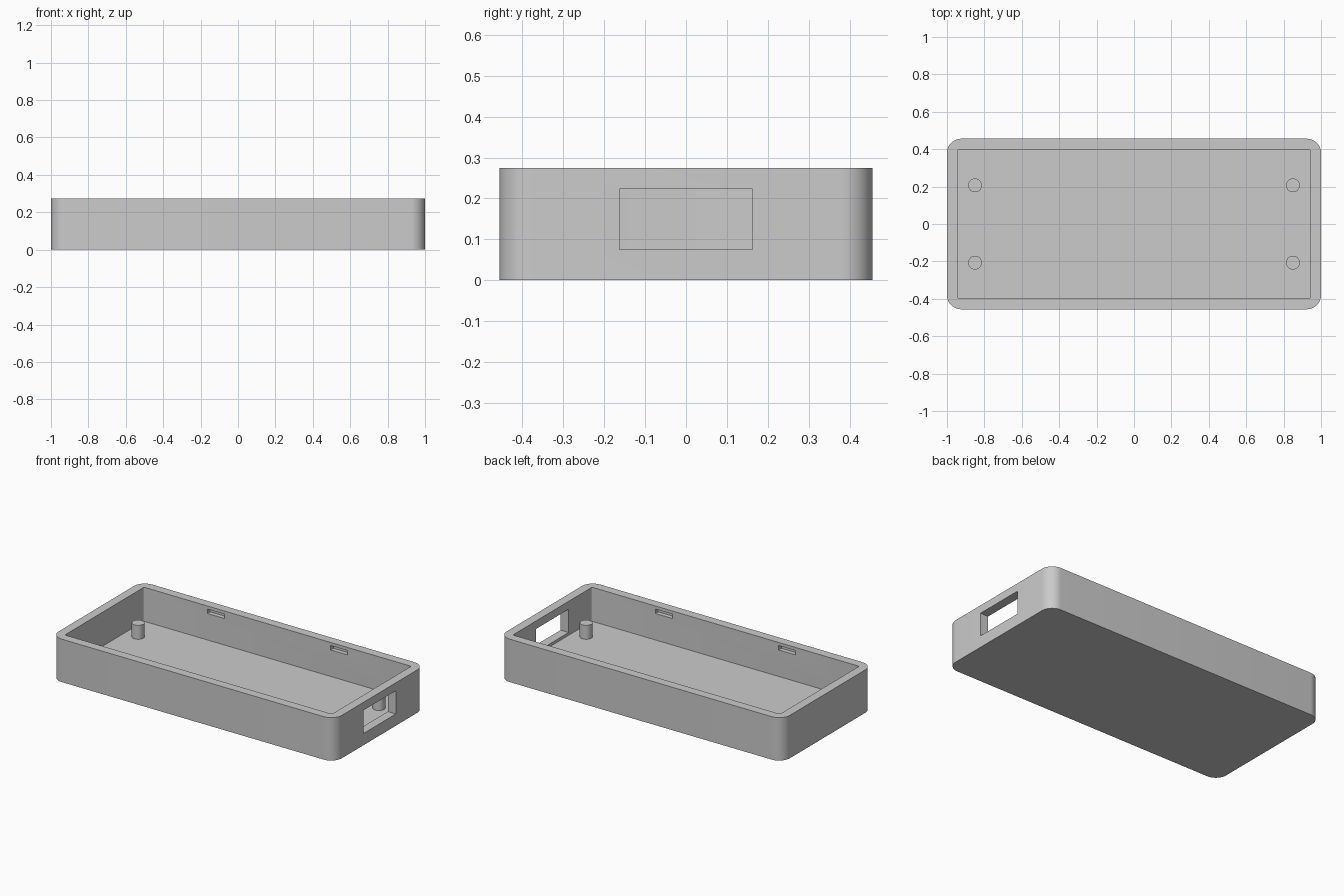
import bpy, bmesh, math

cube = bpy.data.objects.get("Cube")
if cube:
    bpy.data.objects.remove(cube, do_unlink=True)

HX, HY, HEIGHT = 1.0, 0.456, 0.274    # outer half sizes and height
WALL = 0.057

grey = bpy.data.materials.new("plain grey")
grey.use_nodes = True
grey.diffuse_color = (0.6, 0.6, 0.6, 1)
grey.node_tree.nodes["Principled BSDF"].inputs["Base Color"].default_value = (0.6, 0.6, 0.6, 1)


def prism(name, hx, hy, z0, z1, radius, x=0, y=0, steps=12):
    """Upright block with rounded vertical corners."""
    outline = []
    for i, (sx, sy) in enumerate([(1, 1), (-1, 1), (-1, -1), (1, -1)]):
        for k in range(steps + 1 if radius else 1):
            a = math.pi / 2 * (i + k / steps)
            outline.append((x + sx * (hx - radius) + radius * math.cos(a),
                            y + sy * (hy - radius) + radius * math.sin(a), z0))
    bm = bmesh.new()
    base = bm.faces.new([bm.verts.new(p) for p in outline])
    out = bmesh.ops.extrude_face_region(bm, geom=[base])
    top = [g for g in out["geom"] if isinstance(g, bmesh.types.BMVert)]
    bmesh.ops.translate(bm, verts=top, vec=(0, 0, z1 - z0))
    bmesh.ops.remove_doubles(bm, verts=bm.verts, dist=1e-6)
    bmesh.ops.recalc_face_normals(bm, faces=bm.faces)
    mesh = bpy.data.meshes.new(name)
    bm.to_mesh(mesh)
    bm.free()
    mesh.materials.append(grey)
    obj = bpy.data.objects.new(name, mesh)
    bpy.context.collection.objects.link(obj)
    return obj


def activate(obj):
    bpy.ops.object.select_all(action="DESELECT")
    obj.select_set(True)
    bpy.context.view_layer.objects.active = obj


def cut(target, cutter):
    activate(target)
    mod = target.modifiers.new("cut", "BOOLEAN")
    mod.operation = "DIFFERENCE"
    mod.solver = "EXACT"
    mod.object = cutter
    bpy.ops.object.modifier_apply(modifier=mod.name)
    bpy.data.objects.remove(cutter, do_unlink=True)


def smooth(obj):
    activate(obj)
    bpy.ops.object.shade_smooth_by_angle(angle=math.radians(30))


# Open tray, hollowed from a rounded block
tray = prism("tray", HX, HY, 0, HEIGHT, 0.076)
cut(tray, prism("cavity_cutter", HX - WALL, HY - WALL, WALL, HEIGHT + 0.1, 0.01, steps=4))

# Port opening through the left end wall
cut(tray, prism("port_cutter", 0.06, 0.163, 0.075, 0.223, 0, x=HX - WALL / 2))

# Blind snap slots near the rim of both long walls
for sx in (-1, 1):
    for sy in (-1, 1):
        cut(tray, prism("slot_cutter", 0.06, 0.028, 0.226, 0.254, 0,
                        x=sx * 0.435, y=sy * (HY - WALL)))
smooth(tray)

# Four standing posts on the floor
for sx, side in ((-1, "right"), (1, "left")):
    for sy, end in ((-1, "front"), (1, "back")):
        smooth(prism(f"post_{end}_{side}", 0.037, 0.037, WALL - 0.005, 0.146, 0.037,
                     x=sx * 0.85, y=sy * 0.207, steps=8))
